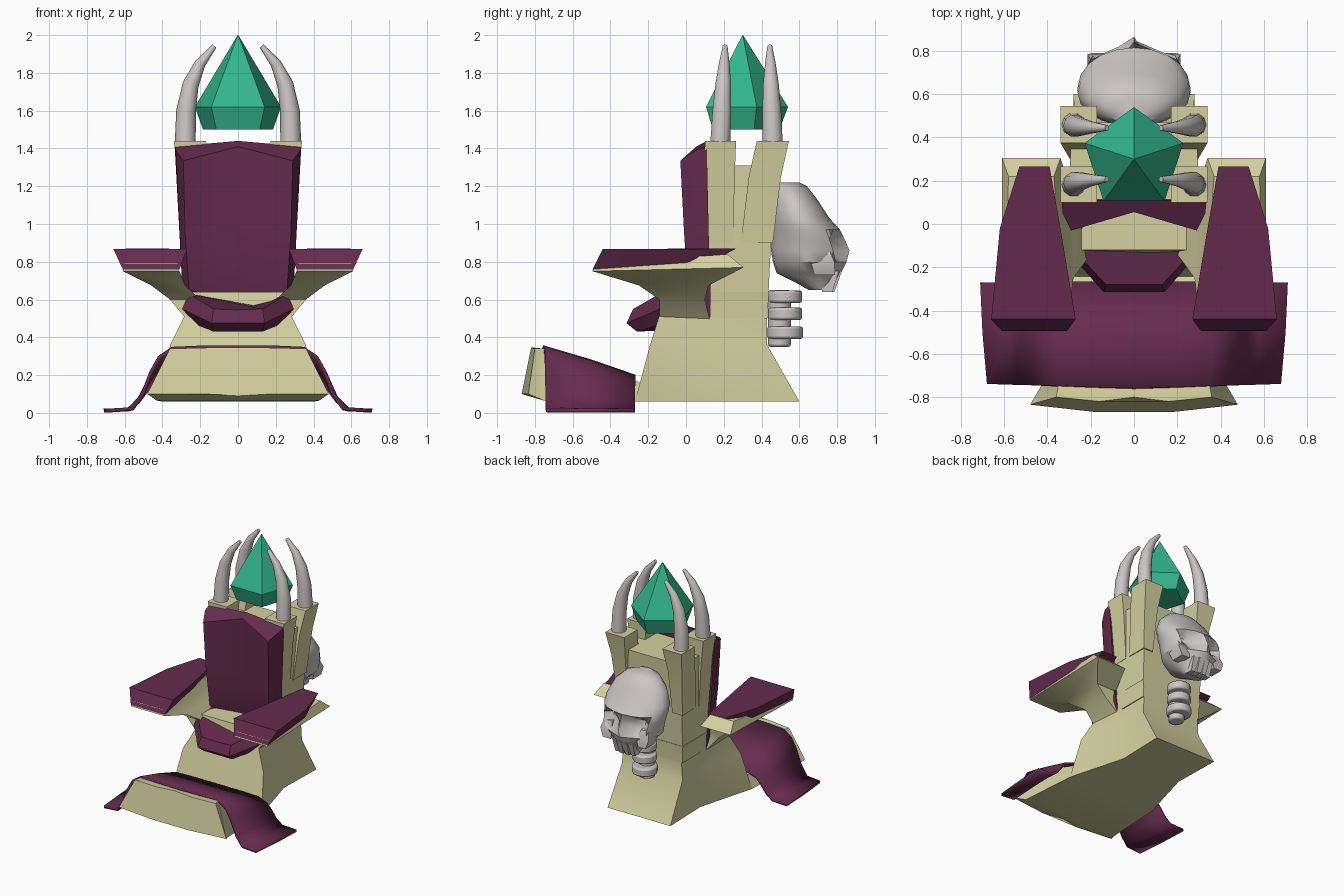
import bpy
import bmesh
import math
from mathutils import Vector

default_cube = bpy.data.objects.get("Cube")
if default_cube:
    bpy.data.objects.remove(default_cube, do_unlink=True)


def make_material(name, red, green, blue):
    material = bpy.data.materials.new(name)
    material.use_nodes = True
    colour = (red, green, blue, 1)
    material.diffuse_color = colour
    material.node_tree.nodes["Principled BSDF"].inputs["Base Color"].default_value = colour
    return material


cream = make_material("cream stone", .66, .64, .35)
purple = make_material("plum cloth", .13, .024, .075)
teal = make_material("teal crystal", .032, .47, .26)
bone = make_material("grey bone", .6, .56, .56)


def finish(bm, name, material, angle=35, mirrored=False):
    """Turn a bmesh into a shaded, coloured object."""
    bmesh.ops.recalc_face_normals(bm, faces=bm.faces)
    mesh = bpy.data.meshes.new(name)
    bm.to_mesh(mesh)
    bm.free()
    mesh.materials.append(material)
    obj = bpy.data.objects.new(name, mesh)
    bpy.context.collection.objects.link(obj)
    bpy.ops.object.select_all(action="DESELECT")
    obj.select_set(True)
    bpy.context.view_layer.objects.active = obj
    if angle:
        bpy.ops.object.shade_smooth_by_angle(angle=math.radians(angle))
    if mirrored:
        obj.modifiers.new("Mirror", "MIRROR")
    return obj


def loft(name, rings, material, closed=True, **options):
    """Skin a row of rings that share one point count."""
    bm = bmesh.new()
    rows = [[bm.verts.new(point) for point in ring] for ring in rings]
    count = len(rows[0])
    for lower, upper in zip(rows, rows[1:]):
        for i in range(count if closed else count - 1):
            j = (i + 1) % count
            bm.faces.new((lower[i], lower[j], upper[j], upper[i]))
    if closed:
        bm.faces.new(rows[0])
        bm.faces.new(rows[-1])
    return finish(bm, name, material, **options)


def symmetric(half):
    """Complete a half outline that runs between points on the centre line."""
    return half + [(-x, y, z) for x, y, z in reversed(half) if x > 0]


def level(z, *outline):
    return symmetric([(x, y, z) for x, y in outline])


def rectangle(x0, x1, y0, y1, z):
    return [(x0, y0, z), (x1, y0, z), (x1, y1, z), (x0, y1, z)]


# Flared pedestal, pinched along its sides
pedestal = []
for z, front_x, front_y, side_x, back_x, back_y in (
        (.06, .4, -.27, .27, .28, .6),
        (.36, .36, -.19, .28, .27, .43),
        (.52, .28, -.14, .26, .26, .43),
        (.64, .28, -.12, .28, .28, .44)):
    pedestal.append(level(z, (0, front_y), (front_x, front_y), (side_x, .2),
                          (back_x, back_y), (0, back_y)))
loft("pedestal", pedestal, cream)

# Backrest block with a saddle between four flared posts
loft("backrest", [
    level(.5, (0, .12), (.27, .12), (.27, .43), (0, .43)),
    level(.9, (0, .11), (.29, .11), (.28, .45), (0, .45)),
    level(1.31, (0, .11), (.3, .11), (.29, .47), (0, .47))], cream)
for label, low, high in (("front", (.11, .25), (.1, .265)), ("back", (.29, .46), (.375, .545))):
    middle = [(a + b) / 2 for a, b in zip(low, high)]
    loft(label + "_posts", [
        rectangle(.2, .29, *low, .9),
        rectangle(.19, .315, *middle, 1.25),
        rectangle(.17, .34, *high, 1.44)], cream, mirrored=True)

# Curved bone horns rising from the posts
for label, y, lean in (("front", .18, .025), ("back", .46, -.015)):
    rings = []
    for x, z, radius, tilt in ((.28, 1.4, .056, 0), (.275, 1.6, .052, .1),
                               (.25, 1.74, .043, .35), (.2, 1.85, .029, .55),
                               (.125, 1.942, .013, .7)):
        centre = Vector((x, y + lean * (z - 1.4) / .5, z))
        across = Vector((math.cos(tilt), 0, math.sin(tilt))) * radius
        rings.append([centre + across * math.cos(a) + Vector((0, radius * math.sin(a), 0))
                      for a in [math.tau * i / 10 for i in range(10)]])
    loft(label + "_horns", rings, bone, angle=60, mirrored=True)

# Floating five-sided crystal
loft("crystal", [
    [(radius * math.sin(math.tau * i / 5), .3 + radius * math.cos(math.tau * i / 5), z)
     for i in range(5)]
    for radius, z in ((.195, 1.5), (.24, 1.62), (.002, 2))], teal, angle=0)

# Hollowed back cushion
loft("back_cushion", [
    level(.5, (0, .1), (.24, .1), (.27, .11), (.27, .13), (0, .13)),
    level(.66, (0, .06), (.26, .01), (.295, .07), (.295, .13), (0, .13)),
    level(.95, (0, .06), (.28, -.01), (.31, .07), (.31, .12), (0, .12)),
    symmetric([(0, .055, 1.41), (.29, -.03, 1.335), (.33, .05, 1.39),
               (.335, .11, 1.41), (0, .11, 1.44)])], purple)

# Bowl-shaped seat cushion
loft("seat_cushion", [
    symmetric([(0, -.26, .43), (.13, -.26, .43), (.25, -.1, .48), (.25, .12, .48), (0, .12, .45)]),
    symmetric([(0, -.315, .475), (.14, -.315, .475), (.295, -.14, .55), (.28, .12, .56), (0, .12, .5)]),
    symmetric([(0, -.28, .545), (.13, -.28, .55), (.26, -.14, .63), (.25, .12, .66), (0, .12, .6)])], purple)

# Arms flaring outwards from the pedestal
loft("arms", [
    rectangle(.17, .26, -.14, .13, .48),
    rectangle(.2, .36, -.14, .1, .6),
    rectangle(.28, .46, -.25, .12, .675),
    [(.31, -.495, .75), (.61, -.495, .75), (.61, .305, .77), (.34, .305, .77)],
    [(.32, -.48, .79), (.6, -.48, .79), (.58, .22, .84), (.37, .22, .84)]],
    cream, mirrored=True)

# Tapered arm pads
loft("arm_pads", [
    [(.31, -.495, .76), (.61, -.495, .76), (.6, 0, .795), (.52, .2, .835),
     (.38, .2, .835), (.36, 0, .795)],
    [(.27, -.44, .868), (.66, -.44, .868), (.62, -.02, .868), (.53, .265, .87),
     (.39, .265, .87), (.34, -.02, .868)]],
    purple, mirrored=True)

# Wedge footrest with a notched front
footrest = [symmetric([(0, -.825, .09), (.17, -.87, .1), (.48, -.835, .1),
                       (.36, -.8, .34), (.16, -.82, .345), (0, -.8, .345)])]
for y, low_x, top_x, bottom, top in ((-.75, .43, .35, .065, .34), (-.27, .4, .37, .06, .17),
                                     (0, .32, .3, .06, .075)):
    footrest.append(symmetric([(0, y, bottom), (.17, y, bottom), (low_x, y, bottom),
                               (top_x, y, top), (.16, y, top), (0, y, top)]))
loft("footrest", footrest, cream, angle=30)

# Cloth runner draped over the footrest to the floor
drape = [(0, 1), (.2, 1), (.36, .98), (.43, .84), (.475, .6), (.52, .26), (.575, .03), (.7, 0)]
runner = []
for y, height, stretch in ((-.76, .335, .97), (-.5, .26, 1), (-.27, .18, 1.015)):
    half = [(x * stretch, y + .03 * x * (y < -.7), .012 + height * z) for x, z in drape]
    runner.append([(-x, y, z) for x, y, z in reversed(half[1:])] + half)
cloth = loft("runner", runner, purple, closed=False, angle=50)
thickness = cloth.modifiers.new("Thickness", "SOLIDIFY")
thickness.thickness = .02
thickness.offset = 0

# Skull on the back: domed cranium, hollow sockets and jutting muzzle
SIDES = 20
skull = []
for z, width, back, face, socket in ((1.22, .07, .48, .6, 0), (1.2, .14, .46, .64, 0),
                                     (1.13, .215, .45, .695, 0), (1.03, .26, .45, .76, 0),
                                     (.97, .26, .45, .815, 0), (.92, .245, .45, .84, .09),
                                     (.86, .235, .45, .865, .1), (.8, .225, .46, .85, .02),
                                     (.74, .15, .48, .82, 0), (.69, .11, .58, .8, 0),
                                     (.65, .085, .65, .78, 0)):
    ring = []
    for i in range(SIDES):
        a = math.tau * i / SIDES
        x, out = width * math.cos(a), math.sin(a)
        y = (back + face) / 2 + (face - back) / 2 * out
        if out > 0 and .3 < abs(math.cos(a)) < .7:
            y -= socket
        ring.append((x, y, z))
    skull.append(ring)
loft("skull", skull, bone, angle=40)

# Cheekbones and teeth
loft("cheekbones", [
    rectangle(.12, .19, .68, .79, .73),
    rectangle(.11, .215, .66, .785, .8),
    rectangle(.13, .2, .66, .76, .86)], bone, mirrored=True)
for i, x in enumerate((.025, .07)):
    loft("teeth_" + str(i), [
        rectangle(x - .018, x + .018, .72, .785 - i * .01, .64),
        rectangle(x - .022, x + .022, .72, .825 - i * .015, .75)], bone, mirrored=True)

# Neck bones below the skull
for i, (z, radius) in enumerate(((.425, .095), (.525, .09), (.615, .09), (.5, .06))):
    bm = bmesh.new()
    depth = .3 if radius < .08 else .065
    bmesh.ops.create_cone(bm, cap_ends=True, segments=14, radius1=radius,
                          radius2=radius, depth=depth)
    neck = finish(bm, "neck_core" if depth > .1 else "neck_bone_" + str(i), bone, angle=40)
    neck.location = (0, .525 - (.03 if depth > .1 else 0), z)
    bevel = neck.modifiers.new("Bevel", "BEVEL")
    bevel.width = .012
    bevel.segments = 2
